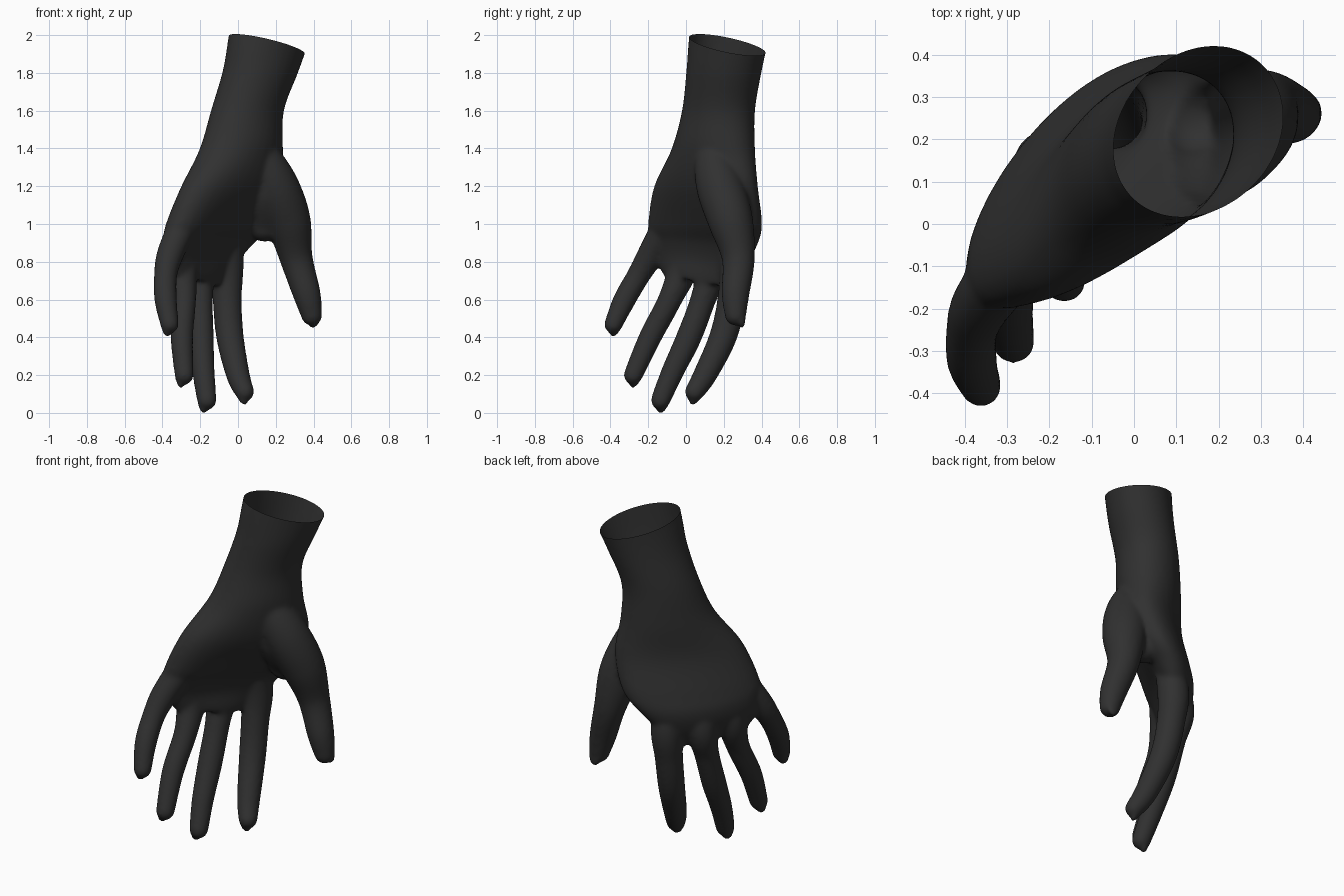
import bpy
import bmesh
from math import sin, cos, pi, radians, sqrt
from mathutils import Vector, Matrix

if "Cube" in bpy.data.objects:
    bpy.data.objects.remove(bpy.data.objects["Cube"])

SIDES = 32


def spline(keys, steps):
    """Smooth interpolation through tuples of any length."""
    keys = [keys[0]] + list(keys) + [keys[-1]]
    out = []
    for i in range(1, len(keys) - 2):
        for s in range(steps):
            t = s / steps
            out.append([0.5 * (2 * b + (c - a) * t + (2 * a - 5 * b + 4 * c - d) * t * t
                               + (3 * b - a - 3 * c + d) * t ** 3)
                        for a, b, c, d in zip(*keys[i - 1:i + 3])])
    out.append(list(keys[-1]))
    return out


def loft(bm, rings):
    """Skin a list of equal rings and close both ends."""
    loops = [[bm.verts.new(p) for p in ring] for ring in rings]
    for low, high in zip(loops, loops[1:]):
        for i in range(len(low)):
            j = (i + 1) % len(low)
            bm.faces.new((low[i], low[j], high[j], high[i]))
    bm.faces.new(loops[0][::-1])
    bm.faces.new(loops[-1])


def palm_ring(z, cx, cy, width, depth, angle, hollow, tilt):
    """Oval section, pressed in on the palm side."""
    a = radians(angle)
    across = Vector((cos(a), sin(a), tilt))
    palmward = Vector((sin(a), -cos(a), 0))
    ring = []
    for i in range(SIDES):
        t = 2 * pi * i / SIDES
        n = depth * sin(t)
        if n > 0:
            n *= 1 - hollow * sin(t) ** 2
        ring.append(Vector((cx, cy, z)) + across * width * cos(t) + palmward * n)
    return ring


def tube(bm, keys, back):
    """Tapered tube with a round tip; returns tip, direction and radius."""
    path = spline(keys, 8)
    pts = [Vector(p[:3]) for p in path]
    radii = [p[3] for p in path]
    tip, r = pts[-1], radii[-1]
    end_dir = (pts[-1] - pts[-3]).normalized()
    for k in (0.3, 0.55, 0.75, 0.9, 0.98):
        pts.append(tip + end_dir * r * k)
        radii.append(r * sqrt(1 - k * k))
    rings = []
    for i, p in enumerate(pts):
        d = (pts[min(i + 1, len(pts) - 1)] - pts[max(i - 1, 0)]).normalized()
        up = (back - d * back.dot(d)).normalized()
        side = d.cross(up)
        rings.append([p + (up * sin(2 * pi * k / SIDES) + side * cos(2 * pi * k / SIDES)) * radii[i]
                      for k in range(SIDES)])
    loft(bm, rings)
    return tip, end_dir, r


def nail(bm, tip, along, r, back):
    """Flat oval on the back of a fingertip."""
    up = (back - along * back.dot(along)).normalized()
    frame = Matrix((along.cross(up), up, along)).transposed().to_4x4()
    place = Matrix.Translation(tip + up * r * 0.6 + along * r * 0.42)
    size = Matrix.Diagonal((r * 0.66, r * 0.34, r * 0.9, 1))
    bmesh.ops.create_uvsphere(bm, u_segments=16, v_segments=10, radius=1,
                              matrix=place @ frame @ size)


# wrist and palm: z, centre x, centre y, half width, half depth, angle, hollow, tilt
PALM = [
    (2.10, .19, .245, .25, .19, 42, 0, 0),
    (1.95, .157, .222, .238, .182, 43, 0, 0),
    (1.80, .117, .20, .22, .178, 44, 0, 0),
    (1.60, .05, .172, .213, .172, 45, 0, 0),
    (1.40, .018, .145, .258, .175, 45, 0, 0),
    (1.20, -.025, .105, .35, .172, 45, .2, 0),
    (1.00, -.1, .1, .38, .165, 48, .45, 0),
    (.90, -.16, .095, .34, .14, 52, .5, -.05),
    (.80, -.205, .07, .285, .1, 54, .4, -.1),
    (.70, -.215, .052, .21, .05, 55, 0, -.15),
]

# digits: x, y, z, radius from inside the palm to the tip
DORSAL = Vector((-.75, .66, 0))
BEHIND = Vector((0, 1, 0))
DIGITS = [
    ([(-.03, .2, 1.08, .06), (-.055, .262, .8, .086), (-.057, .243, .6, .077),
      (-.042, .195, .4, .073), (0, .1, .2, .063), (.035, .045, .112, .052)], DORSAL),
    ([(-.14, .1, 1.08, .06), (-.2, .142, .79, .083), (-.2, .09, .6, .068),
      (-.195, .015, .4, .067), (-.183, -.07, .22, .06), (-.165, -.135, .067, .052)], DORSAL),
    ([(-.22, 0, 1.1, .06), (-.29, -.01, .8, .08), (-.285, -.085, .6, .064),
      (-.297, -.19, .4, .06), (-.285, -.28, .2, .051)], DORSAL),
    ([(-.19, -.01, 1.22, .05), (-.27, -.08, 1.04, .075), (-.355, -.18, .85, .072),
      (-.383, -.25, .73, .062), (-.383, -.325, .6, .06), (-.362, -.385, .468, .049)], DORSAL),
    ([(.05, .14, 1.52, .05), (.12, .145, 1.36, .1), (.195, .18, 1.2, .126),
      (.265, .235, 1.02, .12), (.308, .277, .82, .088), (.364, .262, .63, .074),
      (.39, .262, .518, .057)], BEHIND),
]

# fleshy web between thumb and palm
WEB = [(.07, .15, 1.4, .08), (.14, .2, 1.18, .135), (.14, .245, .99, .085)]

bm = bmesh.new()
loft(bm, [palm_ring(*row) for row in spline(PALM, 6)])
tube(bm, WEB, BEHIND)
for keys, back in DIGITS:
    nail(bm, *tube(bm, keys, back), back)
bmesh.ops.recalc_face_normals(bm, faces=bm.faces)
mesh = bpy.data.meshes.new("hand")
bm.to_mesh(mesh)
bm.free()
hand = bpy.data.objects.new("hand", mesh)
bpy.context.collection.objects.link(hand)

# fuse the parts into one soft skin
fuse = hand.modifiers.new("fuse", 'REMESH')
fuse.mode = 'VOXEL'
fuse.voxel_size = 0.011
soften = hand.modifiers.new("soften", 'SMOOTH')
soften.factor = 0.5
soften.iterations = 14
bpy.context.view_layer.update()
skin = bpy.data.meshes.new_from_object(hand.evaluated_get(bpy.context.evaluated_depsgraph_get()))
hand.modifiers.clear()

# slanted open cut at the wrist
bm = bmesh.new()
bm.from_mesh(skin)
bmesh.ops.bisect_plane(bm, geom=bm.verts[:] + bm.edges[:] + bm.faces[:], dist=1e-5,
                       plane_co=(-.05, .15, 2), plane_no=(.2, .167, 1), clear_outer=True)
for f in bm.faces:
    f.smooth = True
bm.to_mesh(skin)
bm.free()
hand.data = skin

# colour
charcoal = bpy.data.materials.new("charcoal")
charcoal.use_nodes = True
shade = (.03, .03, .03, 1)
charcoal.diffuse_color = shade
bsdf = charcoal.node_tree.nodes["Principled BSDF"]
bsdf.inputs["Base Color"].default_value = shade
skin.materials.clear()
skin.materials.append(charcoal)
